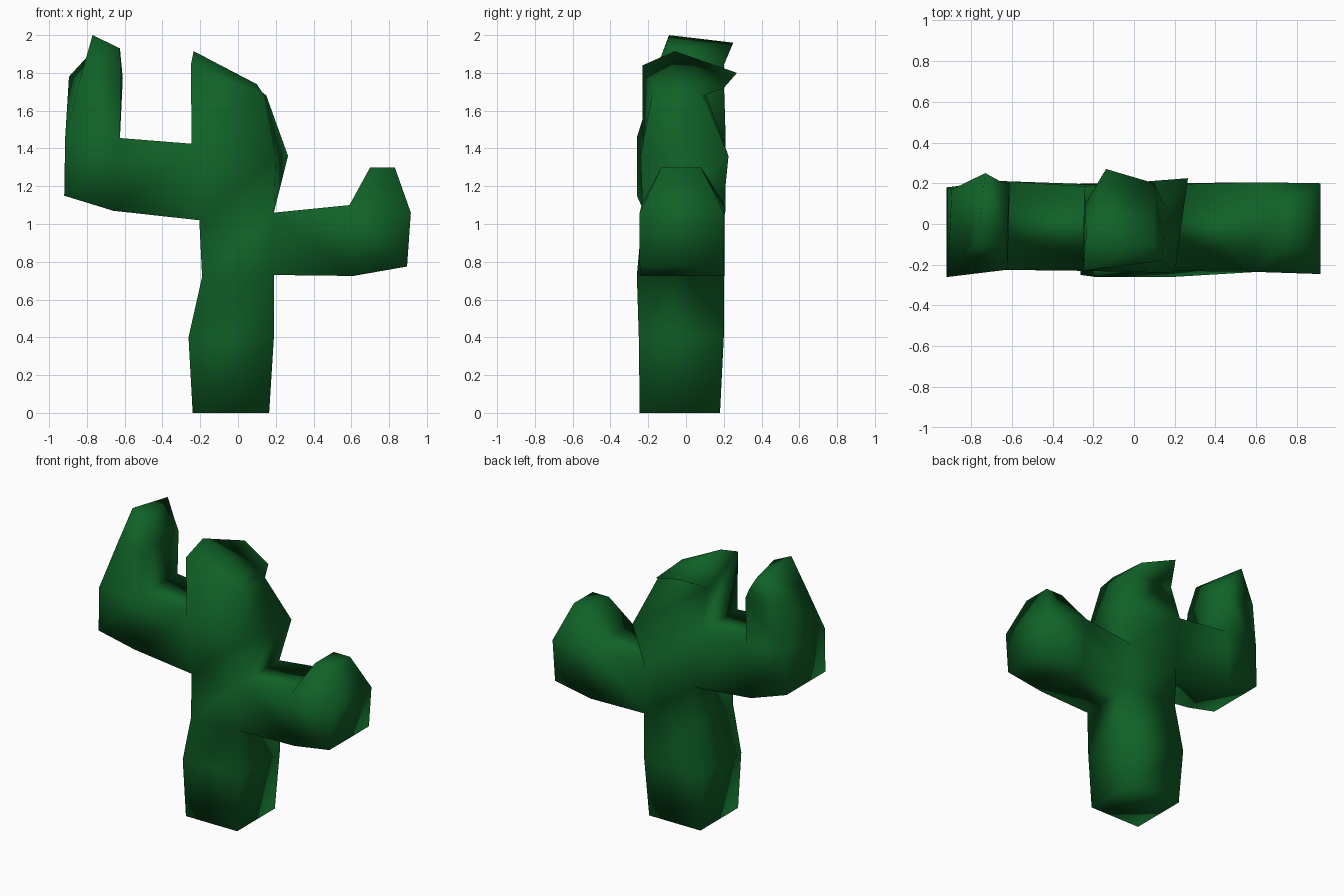
import bpy
import bmesh

cube = bpy.data.objects.get("Cube")
if cube:
    bpy.data.objects.remove(cube, do_unlink=True)

green = bpy.data.materials.new("cactus green")
green.use_nodes = True
colour = (0.005, 0.12, 0.02, 1)
green.diffuse_color = colour
green.node_tree.nodes["Principled BSDF"].inputs["Base Color"].default_value = colour

bm = bmesh.new()


def ring(*corners):
    """Four new vertices forming one cross-section."""
    return [bm.verts.new(corner) for corner in corners]


def level(left, right, front, back, z_left, z_right):
    """Trunk section: front left, front right, back right, back left."""
    return ring((left, front, z_left), (right, front, z_right),
                (right, back, z_right), (left, back, z_left))


def upright(x, front, back, bottom, top, x_top=None):
    """Arm section: front bottom, back bottom, back top, front top."""
    x_top = x if x_top is None else x_top
    return ring((x, front, bottom), (x, back, bottom),
                (x_top, back, top), (x_top, front, top))


def bridge(a, b, open_sides=()):
    """Walls between two sections, leaving chosen sides open."""
    for i in range(4):
        if i not in open_sides:
            j = (i + 1) % 4
            bm.faces.new((a[i], a[j], b[j], b[i]))


def arm(root, elbow, end, tips):
    """Horizontal limb with an elbow that turns upward and is capped."""
    bridge(root, elbow)
    bridge(elbow, end, open_sides=(2,))
    bm.faces.new(end)
    section = [elbow[3], end[3], end[2], elbow[2]]
    for tip in tips:
        bridge(section, tip)
        section = tip
    bm.faces.new(section)


# Trunk sections from the ground to the leaning crown
base = level(-0.24, 0.165, -0.245, 0.18, 0, 0)
belly = level(-0.262, 0.19, -0.25, 0.2, 0.4, 0.4)
waist = level(-0.19, 0.19, -0.26, 0.2, 0.72, 0.73)
chest = level(-0.205, 0.19, -0.23, 0.195, 1.02, 1.06)
shoulder = ring((-0.245, -0.23, 1.425), (0.2, -0.24, 1.36),
                (0.265, 0.225, 1.36), (-0.245, 0.185, 1.425))
brow = ring((-0.25, -0.23, 1.84), (0.14, -0.18, 1.68),
            (0.15, 0.09, 1.68), (-0.24, 0.1, 1.7))
crown = ring((-0.235, -0.06, 1.915), (0.1, -0.1, 1.74),
             (0.1, 0.2, 1.72), (-0.137, 0.27, 1.8))

bm.faces.new(base)
bridge(base, belly)
bridge(belly, waist)
bridge(waist, chest, open_sides=(1,))
bridge(chest, shoulder, open_sides=(3,))
bridge(shoulder, brow)
bridge(brow, crown)
bm.faces.new(crown)

# Short low arm on the left (+x)
arm([waist[1], waist[2], chest[2], chest[1]],
    upright(0.61, -0.235, 0.205, 0.725, 1.1, 0.59),
    upright(0.895, -0.245, 0.2, 0.775, 1.06, 0.915),
    [ring((0.7, -0.13, 1.3), (0.83, -0.13, 1.3),
          (0.83, 0.08, 1.3), (0.7, 0.08, 1.3))])

# Long high arm on the right (-x)
arm([chest[0], chest[3], shoulder[3], shoulder[0]],
    upright(-0.66, -0.225, 0.21, 1.07, 1.455, -0.625),
    upright(-0.92, -0.26, 0.18, 1.15, 1.46, -0.915),
    [ring((-0.62, -0.18, 1.76), (-0.835, -0.16, 1.77),
          (-0.895, 0.17, 1.78), (-0.61, 0.2, 1.77)),
     ring((-0.625, -0.1, 1.93), (-0.77, -0.09, 2),
          (-0.73, 0.25, 1.96), (-0.64, 0.2, 1.84))])

# One smooth continuous skin
bmesh.ops.recalc_face_normals(bm, faces=bm.faces)
for face in bm.faces:
    face.smooth = True
mesh = bpy.data.meshes.new("cactus")
bm.to_mesh(mesh)
bm.free()
mesh.materials.append(green)
cactus = bpy.data.objects.new("cactus", mesh)
bpy.context.collection.objects.link(cactus)
